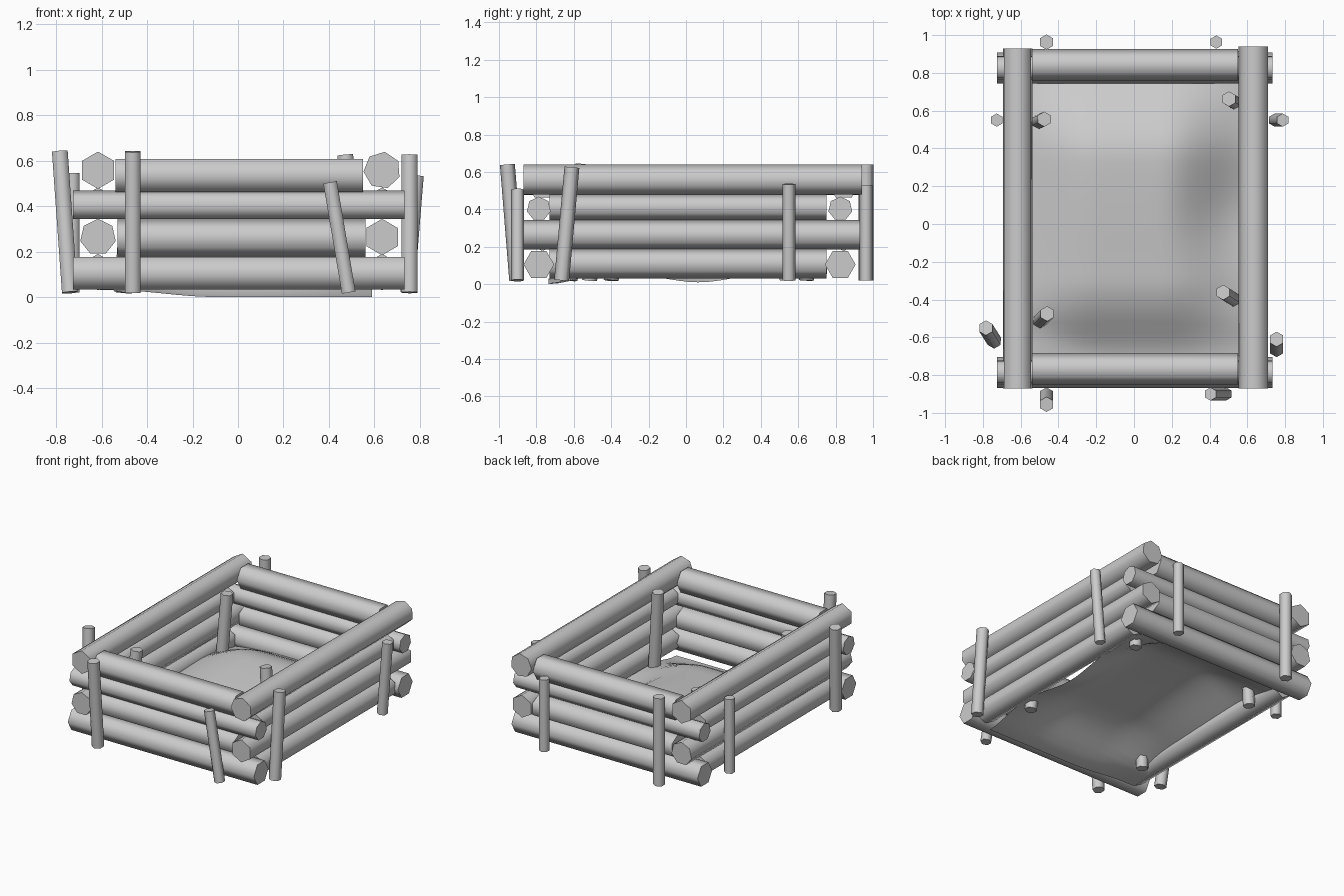
import bpy, bmesh, math
from mathutils import Vector

cube = bpy.data.objects.get("Cube")
if cube:
    bpy.data.objects.remove(cube, do_unlink=True)

wood = bpy.data.materials.new("plain_grey")
wood.use_nodes = True
GREY = (0.6, 0.6, 0.6, 1)
wood.diffuse_color = GREY
wood.node_tree.nodes["Principled BSDF"].inputs["Base Color"].default_value = GREY


def finish(bm, name, angle):
    mesh = bpy.data.meshes.new(name)
    bm.to_mesh(mesh)
    bm.free()
    mesh.materials.append(wood)
    ob = bpy.data.objects.new(name, mesh)
    bpy.context.collection.objects.link(ob)
    bpy.ops.object.select_all(action='DESELECT')
    ob.select_set(True)
    bpy.context.view_layer.objects.active = ob
    bpy.ops.object.shade_smooth_by_angle(angle=math.radians(angle))


def pole(name, a, b, radius, sides=6, roll=0.0):
    """Prism from a to b; roll turns its corners about the axis."""
    a, b = Vector(a), Vector(b)
    axis = (b - a).normalized()
    up = Vector((0, 1, 0)) if abs(axis.z) > 0.7 else Vector((0, 0, 1))
    u = (up - axis * up.dot(axis)).normalized()
    v = axis.cross(u)
    bm = bmesh.new()
    rings = []
    for p in (a, b):
        ring = []
        for i in range(sides):
            t = 2 * math.pi * i / sides + roll
            ring.append(bm.verts.new(p + radius * (math.cos(t) * u + math.sin(t) * v)))
        rings.append(ring)
    for i in range(sides):
        j = (i + 1) % sides
        bm.faces.new((rings[0][i], rings[0][j], rings[1][j], rings[1][i]))
    bm.faces.new(rings[0][::-1])
    bm.faces.new(rings[1])
    finish(bm, name, 65)


FLAT_UP = math.pi / 6

# Side walls: long logs overlap the corners, short ones fit between
for side, x, back, s in (("right", -0.616, 0.93, 6), ("left", 0.634, 0.94, 7)):
    pole(side + "_log_top", (x, -0.87, 0.558), (x, back, 0.558), 0.082, s, 0.15 * (s - 6))
    pole(side + "_log_upper", (x, -0.73, 0.412), (x, 0.75, 0.412), 0.07)
    pole(side + "_log_lower", (x, -0.87, 0.264), (x, 0.93, 0.264), 0.08, 13 - s)
    pole(side + "_log_bottom", (x, -0.73, 0.11), (x, 0.75, 0.11), 0.08)

# End walls: the same stack, offset by one row
for end, top_y, low_y in (("front", -0.767, -0.787), ("back", 0.843, 0.825)):
    pole(end + "_log_top", (-0.54, top_y, 0.535), (0.55, top_y, 0.535), 0.084, 6, FLAT_UP)
    pole(end + "_log_upper", (-0.725, low_y, 0.403), (0.732, low_y, 0.403), 0.065, 7)
    pole(end + "_log_lower", (-0.53, top_y, 0.26), (0.56, top_y, 0.26), 0.084)
    pole(end + "_log_bottom", (-0.725, low_y, 0.105), (0.732, low_y, 0.105), 0.082, 6, FLAT_UP)

# Stakes: base and top positions in plan, top height, radius
THICK, THIN = 0.04, 0.035
stakes = {
    "back_stake_right": (-0.463, 0.963, -0.463, 0.963, 0.64, THICK),
    "back_stake_left": (0.436, 0.963, 0.436, 0.963, 0.53, THIN),
    "right_stake_back": (-0.727, 0.55, -0.727, 0.55, 0.545, THIN),
    "right_inner_stake_back": (-0.51, 0.54, -0.475, 0.555, 0.54, THICK),
    "left_inner_stake_back": (0.53, 0.645, 0.503, 0.662, 0.5, THICK),
    "left_stake_back": (0.745, 0.55, 0.787, 0.55, 0.535, THIN),
    "right_stake_front": (-0.74, -0.62, -0.784, -0.55, 0.64, THICK),
    "right_inner_stake_front": (-0.5, -0.515, -0.46, -0.475, 0.54, THICK),
    "left_inner_stake_front": (0.53, -0.4, 0.472, -0.362, 0.625, THICK),
    "left_stake_front": (0.755, -0.665, 0.755, -0.61, 0.625, THICK),
    "front_stake_right": (-0.463, -0.905, -0.463, -0.955, 0.64, THICK),
    "front_stake_left": (0.487, -0.9, 0.405, -0.9, 0.505, THIN),
}
for name, (bx, by, tx, ty, top, radius) in stakes.items():
    pole(name, (bx, by, 0.02), (tx, ty, top), radius)


# Ground: thin domed sheet, steep at the front and left, highest towards the back
def ease(t):
    t = min(max(t, 0), 1)
    return t * t * (3 - 2 * t)


bm = bmesh.new()
bmesh.ops.create_grid(bm, x_segments=24, y_segments=28, size=1)
for v in bm.verts:
    x, y = v.co.x * 0.6 - 0.01, v.co.y * 0.745 + 0.01
    dome = (ease((y + 0.75) / 0.45) * ease((0.66 - x) / 0.5)
            * ease((x + 0.8) / 0.6) * ease((0.95 - y) / 0.6))
    crown = 0.12 + 0.09 * ease((y + 0.7) / 1.2)
    # rim lifts at the right and the back, and dips at the middle of the left
    rim = 0.03 * ease((-x - 0.1) / 0.45)
    dip = ease(1 - abs(y - 0.07) / 0.4) * ease((x - 0.1) / 0.4)
    rim = max(rim, 0.05 * ease((y + 0.735) / 0.3) * (1 - dip))
    v.co = (x, y, rim + crown * dome)
finish(bm, "ground", 60)
